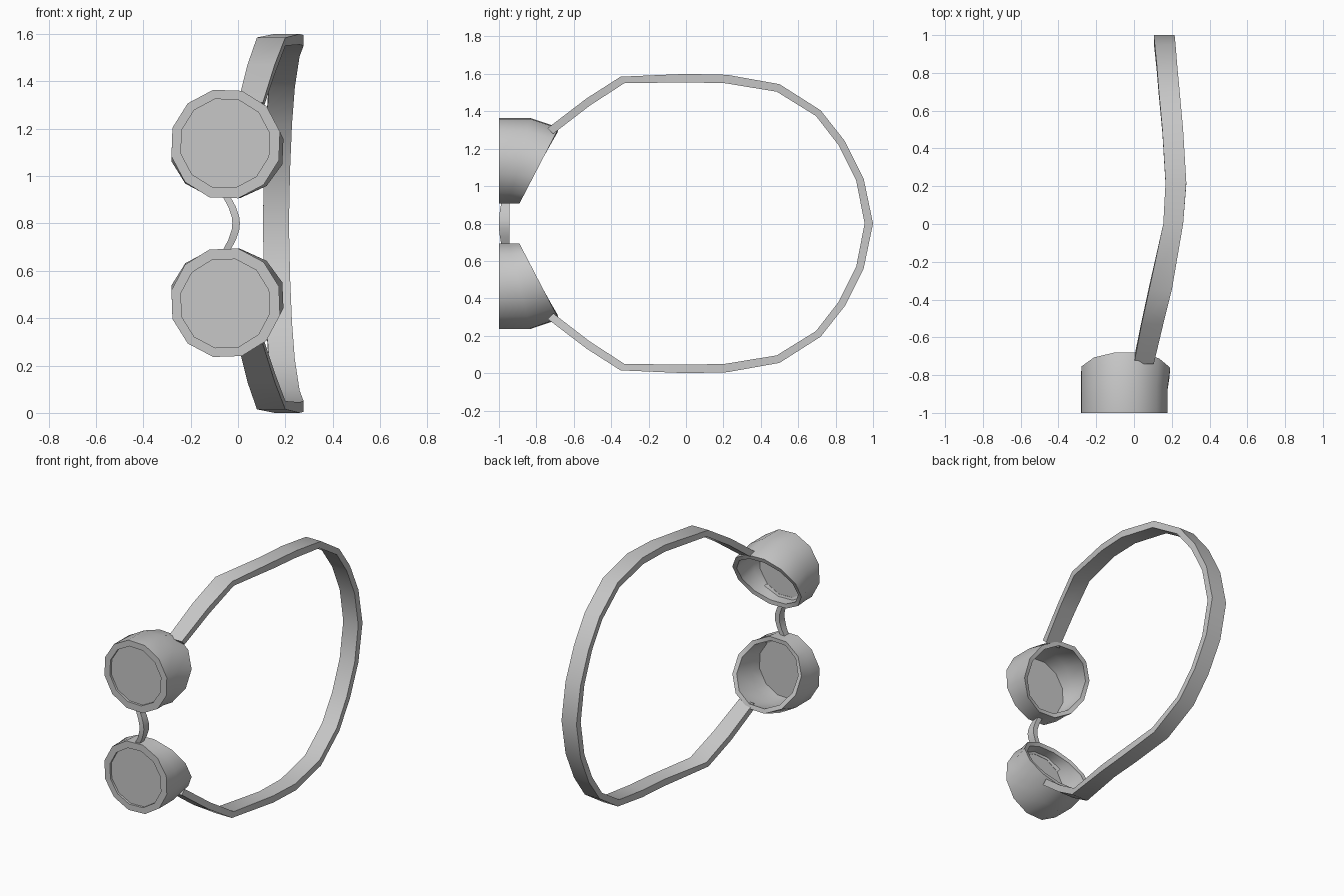
import bpy, bmesh, math

if "Cube" in bpy.data.objects:
    bpy.data.objects.remove(bpy.data.objects["Cube"], do_unlink=True)

MID = 0.8  # height of the symmetry plane

grey = bpy.data.materials.new("plain_grey")
grey.use_nodes = True
grey.diffuse_color = (0.57, 0.57, 0.57, 1)
grey.node_tree.nodes["Principled BSDF"].inputs["Base Color"].default_value = (0.57, 0.57, 0.57, 1)


def loft(name, rings, cap_start=False, cap_end=False, closed=False):
    """Skin a list of rings and mirror the result across the middle height."""
    bm = bmesh.new()
    loops = [[bm.verts.new((x, y, z - MID)) for x, y, z in ring] for ring in rings]
    pairs = list(zip(loops, loops[1:]))
    if closed:
        pairs.append((loops[-1], loops[0]))
    for a, b in pairs:
        for i in range(len(a)):
            j = (i + 1) % len(a)
            bm.faces.new((a[i], a[j], b[j], b[i]))
    if cap_start:
        bm.faces.new(loops[0])
    if cap_end:
        bm.faces.new(loops[-1])
    bmesh.ops.recalc_face_normals(bm, faces=bm.faces)
    # an open end lies on the mirror plane, so check the facing explicitly
    if not closed and not (cap_start and cap_end):
        cap = max(bm.faces, key=lambda f: f.calc_center_median().z)
        if cap.normal.z < 0:
            bmesh.ops.reverse_faces(bm, faces=bm.faces)
    mesh = bpy.data.meshes.new(name)
    bm.to_mesh(mesh)
    bm.free()
    mesh.materials.append(grey)
    obj = bpy.data.objects.new(name, mesh)
    obj.location.z = MID
    bpy.context.collection.objects.link(obj)
    bpy.ops.object.select_all(action="DESELECT")
    obj.select_set(True)
    bpy.context.view_layer.objects.active = obj
    bpy.ops.object.shade_smooth_by_angle(angle=math.radians(35))
    mirror = obj.modifiers.new("mirror", "MIRROR")
    mirror.use_axis = (False, False, True)
    return obj


def ring(cx, cz, rx, rz, y, tilt=0.0):
    """Twelve-sided ring facing the front; tilt pushes its outer side back."""
    pts = []
    for k in range(12):
        a = math.radians(30 * k + 13)
        pts.append((cx + rx * math.cos(a), y + tilt * math.sin(a), cz + rz * math.sin(a)))
    return pts


# Eye cups: hollow shells with a slanted back rim
loft("eye_cups", [
    ring(-0.052, 1.135, 0.235, 0.235, -1.0),
    ring(-0.052, 1.135, 0.235, 0.235, -0.89, 0.06),
    ring(-0.045, 1.11, 0.243, 0.208, -0.785, 0.108),
    ring(-0.045, 1.11, 0.215, 0.18, -0.79, 0.105),
    ring(-0.054, 1.135, 0.205, 0.205, -0.91, 0.05),
    ring(-0.054, 1.138, 0.192, 0.192, -0.96),
    ring(-0.054, 1.138, 0.192, 0.192, -1.0),
], closed=True)

# Lenses: thin plates set just behind the front rim
loft("lenses", [
    ring(-0.054, 1.138, 0.194, 0.194, -0.985),
    ring(-0.054, 1.138, 0.194, 0.194, -0.962),
], cap_start=True, cap_end=True)

# Strap: outer y, outer z, inner y, inner z, lower x, upper x
strap = [
    (-0.74, 1.31, -0.71, 1.28, 0.0, 0.105),
    (-0.53, 1.47, -0.515, 1.43, 0.04, 0.155),
    (-0.35, 1.585, -0.33, 1.55, 0.08, 0.2),
    (0.0, 1.6, 0.0, 1.555, 0.155, 0.26),
    (0.22, 1.595, 0.21, 1.55, 0.167, 0.277),
    (0.5, 1.545, 0.485, 1.505, 0.15, 0.26),
    (0.72, 1.405, 0.695, 1.375, 0.13, 0.24),
    (0.85, 1.24, 0.815, 1.22, 0.12, 0.228),
    (0.95, 1.04, 0.91, 1.03, 0.11, 0.22),
    (1.0, MID, 0.955, MID, 0.105, 0.215),
]
loft("head_strap", [
    [(x0, yo, zo), (x1, yo, zo), (x1, yi, zi), (x0, yi, zi)]
    for yo, zo, yi, zi, x0, x1 in strap
], cap_start=True)

# Nose bridge: small bowed bar, given as centre x, height, front y
bridge = [(-0.055, 0.925, -0.985), (-0.025, 0.87, -0.995),
          (-0.01, 0.825, -1.0), (-0.008, MID, -1.0)]
loft("nose_bridge", [
    [(x - 0.016, y, z), (x + 0.016, y, z), (x + 0.016, -0.945, z), (x - 0.016, -0.945, z)]
    for x, z, y in bridge
], cap_start=True)
